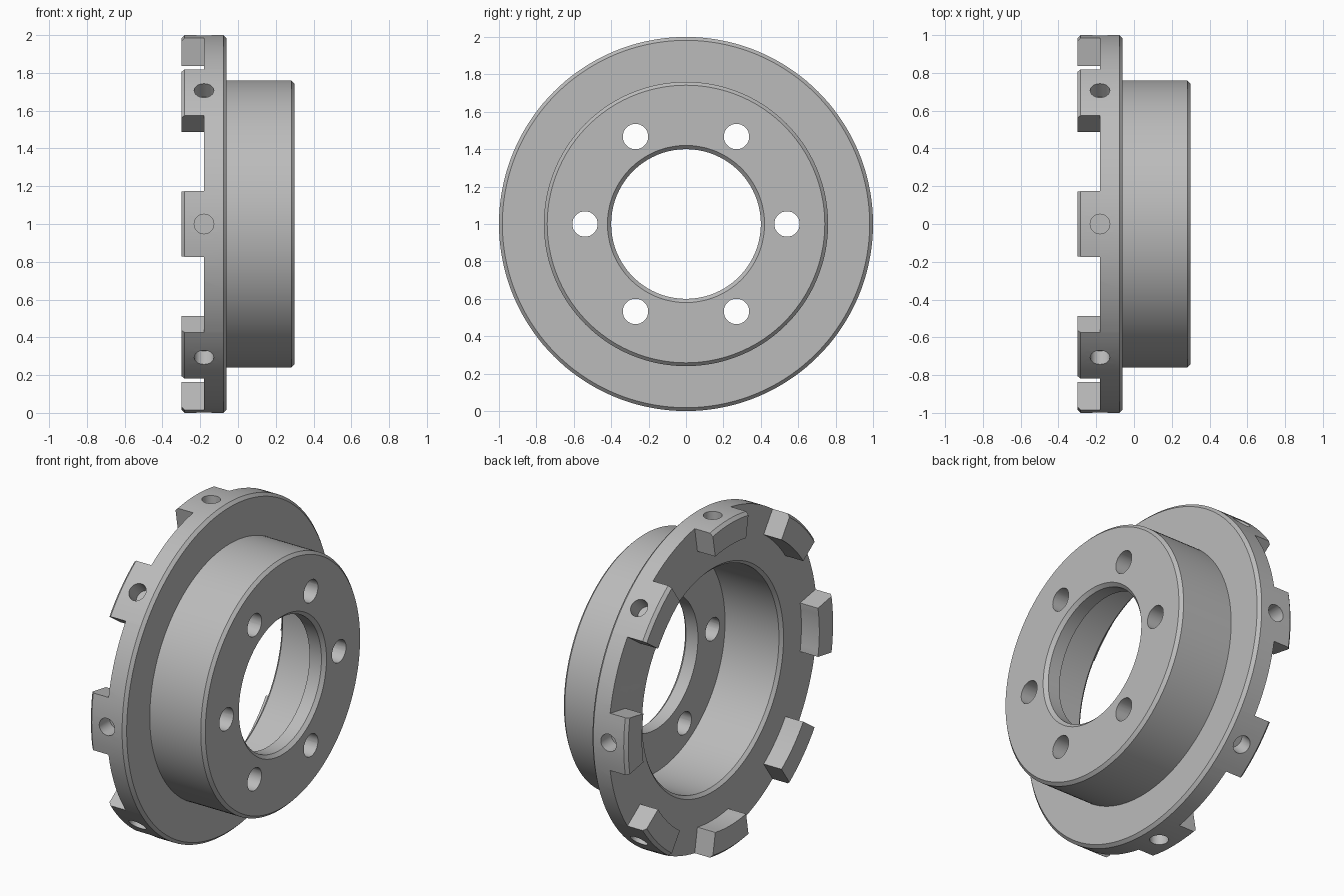
import bpy, bmesh
from math import cos, sin, pi, radians
from mathutils import Matrix, Vector

cube = bpy.data.objects.get("Cube")
if cube:
    bpy.data.objects.remove(cube, do_unlink=True)

CENTRE = Vector((0, 0, 1))
TEETH, BOLTS, SEGMENTS = 8, 6, 144

steel = bpy.data.materials.new("grey_steel")
steel.use_nodes = True
steel.diffuse_color = (0.5, 0.5, 0.5, 1)
steel.node_tree.nodes["Principled BSDF"].inputs["Base Color"].default_value = steel.diffuse_color


def make_object(name, bm):
    bmesh.ops.recalc_face_normals(bm, faces=bm.faces)
    mesh = bpy.data.meshes.new(name)
    bm.to_mesh(mesh)
    bm.free()
    mesh.materials.append(steel)
    obj = bpy.data.objects.new(name, mesh)
    obj.location = CENTRE
    bpy.context.collection.objects.link(obj)
    return obj


def sweep(bm, profile, start, end, steps):
    """Turn a closed (x, radius) profile about the x axis between two angles."""
    closed = abs(end - start - 2 * pi) < 1e-6
    rings = []
    for i in range(steps if closed else steps + 1):
        a = start + (end - start) * i / steps
        rings.append([bm.verts.new((x, r * cos(a), r * sin(a))) for x, r in profile])
    n = len(profile)
    for i in range(steps):
        a, b = rings[i], rings[(i + 1) % len(rings)]
        for j in range(n):
            k = (j + 1) % n
            bm.faces.new((a[j], a[k], b[k], b[j]))
    if not closed:
        bm.faces.new(rings[0])
        bm.faces.new(rings[-1])


def cylinder(bm, radius, depth, matrix):
    bmesh.ops.create_cone(bm, cap_ends=True, segments=32, radius1=radius,
                          radius2=radius, depth=depth, matrix=matrix)


def cut(target, cutter):
    mod = target.modifiers.new("cut", 'BOOLEAN')
    mod.operation, mod.solver, mod.object = 'DIFFERENCE', 'EXACT', cutter
    bpy.context.view_layer.objects.active = target
    bpy.ops.object.modifier_apply(modifier=mod.name)
    bpy.data.objects.remove(cutter, do_unlink=True)


# Flanged hub with a raised rim, turned in one piece
c = 0.018
bm = bmesh.new()
sweep(bm, [(-0.30, 0.85), (-0.30, 1 - c), (-0.30 + c, 1), (-0.06 - c, 1), (-0.06, 1 - c),
           (-0.06, 0.76), (0.30 - c, 0.76), (0.30, 0.76 - c), (0.30, 0.42), (0.28, 0.40),
           (0.20, 0.40), (0.20, 0.66), (-0.18 + c, 0.66), (-0.18, 0.66 + c), (-0.18, 0.85)],
      0, 2 * pi, SEGMENTS)
hub = make_object("toothed_hub", bm)

# Gaps that divide the rim into teeth
bm = bmesh.new()
for i in range(TEETH):
    mid = 2 * pi * (i + 0.5) / TEETH
    half = pi / TEETH - radians(10)
    sweep(bm, [(-0.40, 0.80), (-0.40, 1.1), (-0.18, 1.1), (-0.18, 0.80)],
          mid - half, mid + half, 10)
cut(hub, make_object("gap_cutter", bm))

# Bolt holes through the end wall
bm = bmesh.new()
for i in range(BOLTS):
    a = 2 * pi * i / BOLTS
    cylinder(bm, 0.068, 0.3, Matrix.Translation((0.25, 0.54 * cos(a), 0.54 * sin(a)))
             @ Matrix.Rotation(pi / 2, 4, 'Y'))
cut(hub, make_object("bolt_cutter", bm))

# Blind radial hole in each tooth
bm = bmesh.new()
for i in range(TEETH):
    cylinder(bm, 0.052, 0.2, Matrix.Rotation(2 * pi * i / TEETH, 4, 'X')
             @ Matrix.Translation((-0.18, 0, 1.0)))
cut(hub, make_object("radial_cutter", bm))

# Smooth round walls, sharp edges
bpy.ops.object.select_all(action='DESELECT')
hub.select_set(True)
bpy.context.view_layer.objects.active = hub
bpy.ops.object.shade_smooth_by_angle(angle=radians(25))
